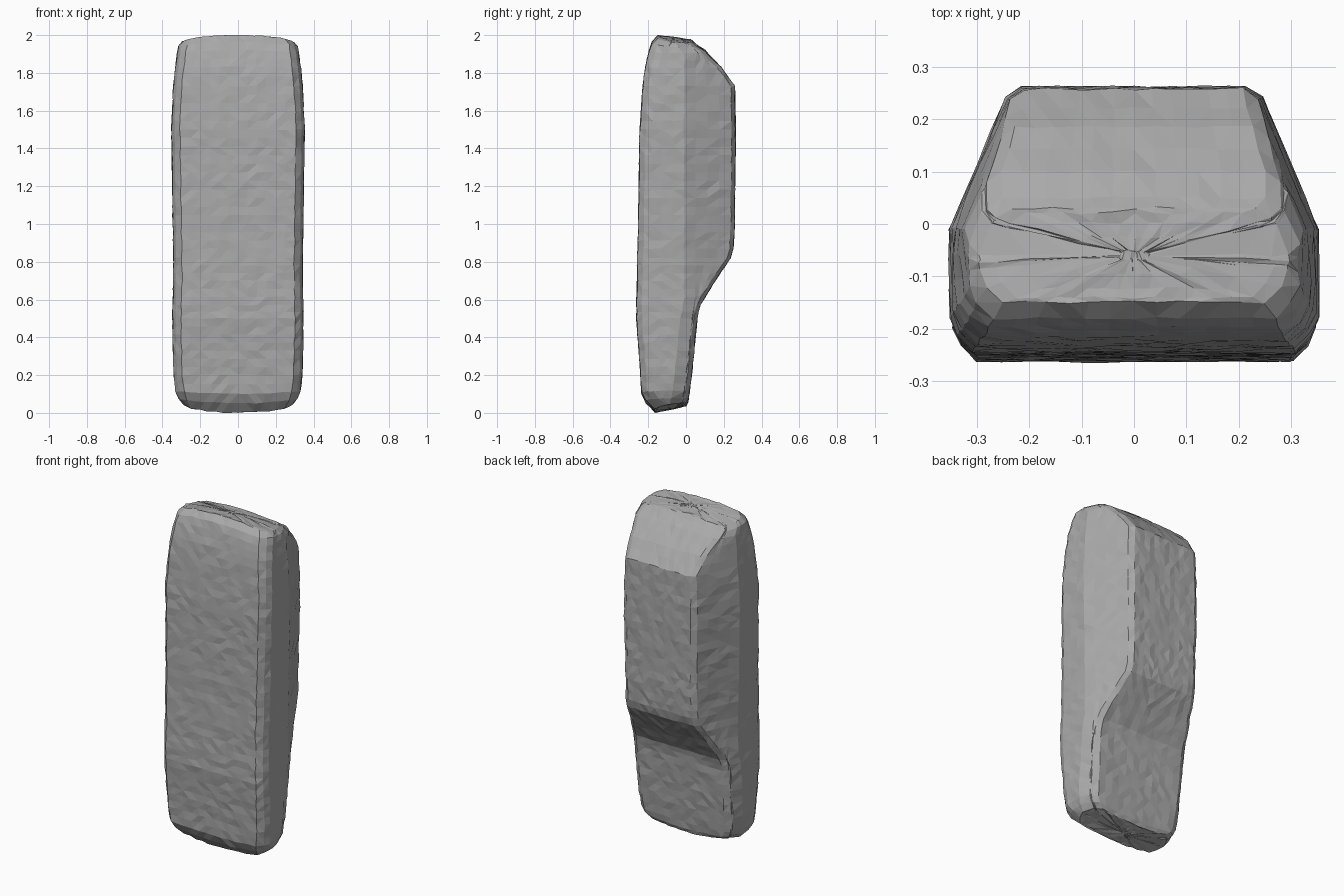
import bpy, bmesh, random
from mathutils import Vector

random.seed(4)
cube = bpy.data.objects.get("Cube")
if cube:
    bpy.data.objects.remove(cube)

grey = bpy.data.materials.new("worn_grey")
grey.use_nodes = True
colour = (0.40, 0.40, 0.40, 1)
grey.diffuse_color = colour
shader = grey.node_tree.nodes["Principled BSDF"]
shader.inputs["Base Color"].default_value = colour
shader.inputs["Roughness"].default_value = 0.9

# Key sections: front height, back height, front y, back y, half width
KEYS = [
    (0.00, 0.035, -0.165, 0.000, 0.290),
    (0.05, 0.06, -0.210, 0.012, 0.315),
    (0.10, 0.10, -0.235, 0.018, 0.330),
    (0.20, 0.20, -0.240, 0.030, 0.340),
    (0.50, 0.50, -0.262, 0.060, 0.347),
    (0.57, 0.57, -0.262, 0.075, 0.345),
    (0.70, 0.70, -0.258, 0.155, 0.342),
    (0.82, 0.82, -0.258, 0.235, 0.342),
    (0.87, 0.87, -0.255, 0.250, 0.343),
    (1.00, 1.00, -0.252, 0.257, 0.345),
    (1.50, 1.50, -0.245, 0.262, 0.352),
    (1.73, 1.73, -0.228, 0.258, 0.342),
    (1.83, 1.83, -0.215, 0.185, 0.332),
    (1.92, 1.92, -0.195, 0.100, 0.322),
    (1.965, 1.955, -0.180, 0.050, 0.315),
    (2.00, 1.975, -0.150, 0.030, 0.295),
]
COUNTS = (6, 1, 1, 3, 1, 3, 1, 6)


def section(row, scale=1.0):
    """Ring of points: bevelled slab in front, tapered hump behind."""
    zf, zb, f, b, w = row
    shoulder = min(0.05, b - 0.03)
    hump = w - 0.03 - 0.4 * (b - 0.02 - shoulder)
    corners = [(0, f), (w - 0.045, f), (w - 0.015, f + 0.03),
               (w, f + 0.065), (w, shoulder - 0.06),
               (w - 0.025, shoulder), (hump, b - 0.02),
               (hump - 0.03, b), (0, b)]
    half = []
    for p, q, n in zip(corners, corners[1:], COUNTS):
        half += [Vector(p).lerp(Vector(q), i / n) for i in range(n)]
    half.append(Vector(corners[-1]))
    ring = half + [Vector((-p.x, p.y)) for p in reversed(half[1:-1])]
    crown = 0.03 * max(0, 1 - zf / 0.2) - 0.025 * max(0, (zf - 1.8) / 0.2)
    middle = (f + b) / 2
    points = []
    for p in ring:
        x, y = p.x * scale, middle + (p.y - middle) * scale
        z = zf + (zb - zf) * (y - f) / (b - f) + crown * (x / w) ** 2
        points.append(Vector((x, y, z)))
    return points


# Sections from bottom cap, up the body, to top cap
CAP = (0.1, 0.4, 0.7, 0.9)
rings = [section(KEYS[0], s) for s in CAP]
for low, high in zip(KEYS, KEYS[1:]):
    steps = max(1, round((high[0] - low[0]) / 0.045))
    for i in range(steps):
        t = i / steps
        rings.append(section([a + (c - a) * t for a, c in zip(low, high)]))
rings.append(section(KEYS[-1]))
rings += [section(KEYS[-1], s) for s in reversed(CAP)]

# Faceted shell with a slightly uneven surface
bm = bmesh.new()
loops = []
for ring in rings:
    loops.append([bm.verts.new(p + Vector([random.uniform(-1, 1) * 0.003
                                           for _ in range(3)])) for p in ring])
for low, high in zip(loops, loops[1:]):
    n = len(low)
    for i in range(n):
        j = (i + 1) % n
        bm.faces.new((low[i], low[j], high[j], high[i]))
bm.faces.new(list(reversed(loops[0])))
bm.faces.new(loops[-1])
bmesh.ops.triangulate(bm, faces=bm.faces[:])
bmesh.ops.recalc_face_normals(bm, faces=bm.faces[:])

# Stand exactly on the ground
lowest = min(v.co.z for v in bm.verts)
bmesh.ops.translate(bm, verts=bm.verts[:], vec=(0, 0, -lowest))

mesh = bpy.data.meshes.new("humped_body")
bm.to_mesh(mesh)
bm.free()
mesh.materials.append(grey)
body = bpy.data.objects.new("humped_body", mesh)
bpy.context.collection.objects.link(body)
